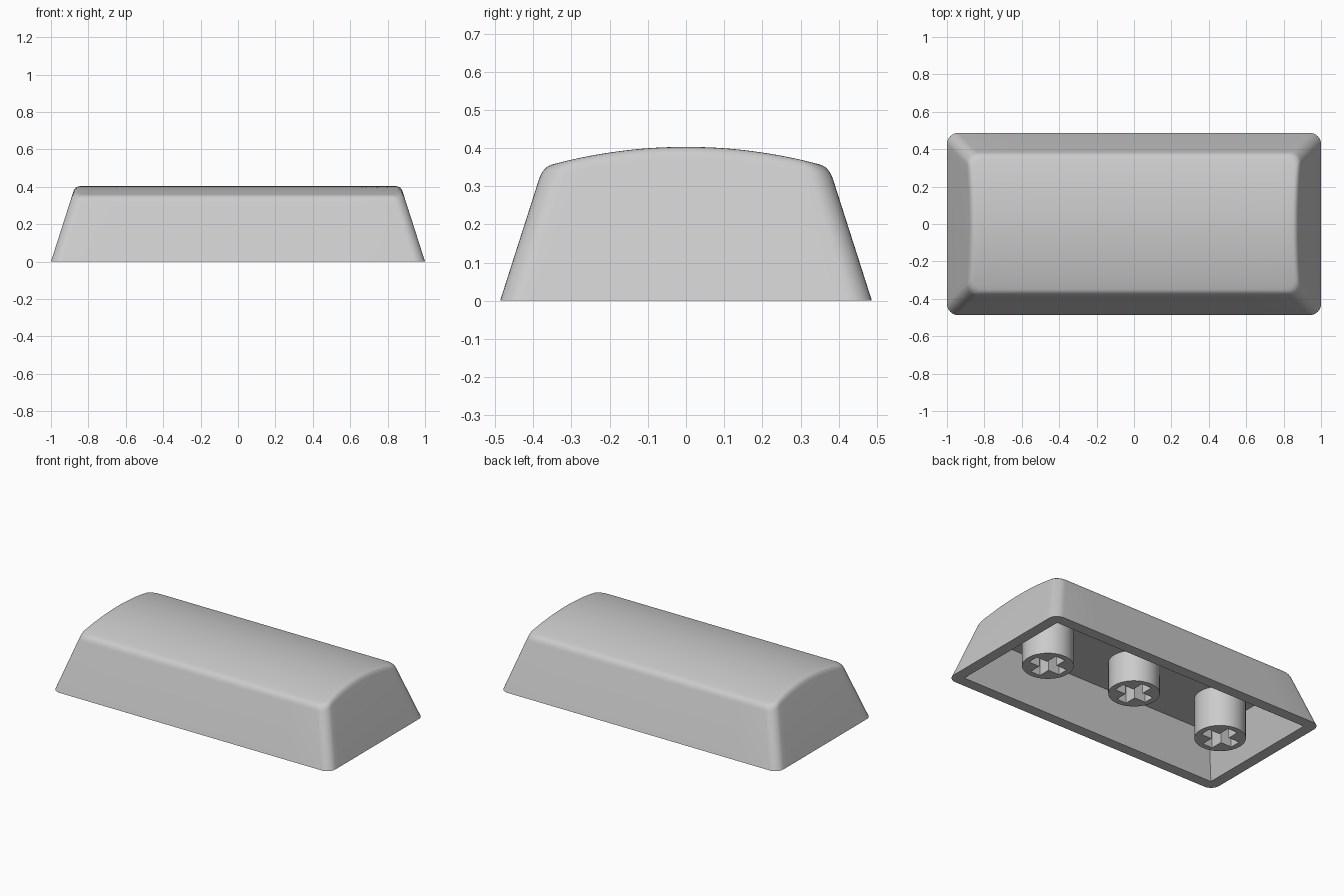
import bpy, bmesh, math
from mathutils import Vector

if "Cube" in bpy.data.objects:
    bpy.data.objects.remove(bpy.data.objects["Cube"])

HX, HY, SLOPE, RAD = 1.0, 0.487, 0.32, 0.06   # base half sizes, wall taper, corner radius
WALL, CEIL = 0.07, 0.26                       # wall thickness, cavity height
DOME_R, TOP = 1.357, 0.403

grey = bpy.data.materials.new("grey plastic")
grey.diffuse_color = (0.6, 0.6, 0.6, 1)
grey.use_nodes = True
grey.node_tree.nodes["Principled BSDF"].inputs["Base Color"].default_value = grey.diffuse_color


def dome(y):
    return TOP - DOME_R + math.sqrt(DOME_R ** 2 - y * y)


def ring(hx, hy, r, corner=8, nx=8, ny=20):
    """Rounded rectangle as a list of (x, y), with subdivided straight sides."""
    pts = []
    for q, (sx, sy) in enumerate([(1, 1), (-1, 1), (-1, -1), (1, -1)]):
        cx, cy = sx * (hx - r), sy * (hy - r)
        for i in range(corner + 1):
            a = math.pi / 2 * (q + i / corner)
            pts.append((cx + r * math.cos(a), cy + r * math.sin(a)))
        x, y = pts[-1]
        n = nx if q % 2 == 0 else ny
        for i in range(1, n):
            f = 1 - 2 * i / n
            pts.append((x * f, y) if q % 2 == 0 else (x, y * f))
    return pts


def wall_ring(z):
    return ring(HX - SLOPE * z, HY - SLOPE * z, RAD)


def finish(bm, name):
    bmesh.ops.remove_doubles(bm, verts=bm.verts, dist=1e-5)
    bmesh.ops.recalc_face_normals(bm, faces=bm.faces)
    mesh = bpy.data.meshes.new(name)
    bm.to_mesh(mesh)
    bm.free()
    obj = bpy.data.objects.new(name, mesh)
    bpy.context.collection.objects.link(obj)
    mesh.materials.append(grey)
    return obj


def smooth(obj):
    bpy.ops.object.select_all(action='DESELECT')
    obj.select_set(True)
    bpy.context.view_layer.objects.active = obj
    bpy.ops.object.shade_smooth_by_angle(angle=math.radians(35))


# Hollow cap: cavity ceiling, inner wall, rim, outer wall, rounded edge, domed top
count = len(wall_ring(0))
s = SLOPE * CEIL
loops = [[(x, y, CEIL) for x, y in ring(HX - WALL - s, HY - WALL - s, 0)],
         [(x, y, 0) for x, y in ring(HX - WALL, HY - WALL, 0)],
         [(x, y, 0) for x, y in wall_ring(0)]]
columns = []
for i in range(count):
    z = 0.38
    for _ in range(5):                        # height where wall meets dome
        z = dome(wall_ring(z)[i][1])
    edge = Vector((*wall_ring(z)[i], z))
    low = Vector((*wall_ring(z - 0.032)[i], z - 0.032))
    ix, iy = edge.x * (1 - 0.025 / 0.87), edge.y * (1 - 0.025 / 0.37)
    high = Vector((ix, iy, dome(iy)))
    col = [low.lerp(edge, t).lerp(edge.lerp(high, t), t) for t in (k / 6 for k in range(7))]
    for k in range(1, 13):
        f = k / 12
        y = iy * (1 - f)
        col.append(Vector((ix * (1 - 0.42 * f), y, dome(y))))
    columns.append(col)
loops += [list(row) for row in zip(*columns)]

bm = bmesh.new()
rows = [[bm.verts.new(p) for p in loop] for loop in loops]
bm.faces.new(rows[0])
for a, b in zip(rows, rows[1:]):
    for i in range(count):
        j = (i + 1) % count
        bm.faces.new((a[i], a[j], b[j], b[i]))
smooth(finish(bm, "cap_shell"))


# Stems: cylinders with a cross-shaped socket
def prism(name, pts, z0, z1):
    bm = bmesh.new()
    face = bm.faces.new([bm.verts.new((x, y, z0)) for x, y in pts])
    up = bmesh.ops.extrude_face_region(bm, geom=[face])["geom"]
    bmesh.ops.translate(bm, vec=(0, 0, z1 - z0),
                        verts=[v for v in up if isinstance(v, bmesh.types.BMVert)])
    return finish(bm, name)


L, W = 0.113, 0.035
cross = [(L, -W), (L, W), (W, W), (W, L), (-W, L), (-W, W),
         (-L, W), (-L, -W), (-W, -W), (-W, -L), (W, -L), (W, -W)]
for name, x, z in (("left_stem", -0.65, 0), ("middle_stem", 0, 0.057), ("right_stem", 0.65, 0)):
    circle = [(x + 0.149 * math.cos(a), 0.149 * math.sin(a))
              for a in (math.tau * i / 48 for i in range(48))]
    stem = prism(name, circle, z, CEIL + 0.005)
    cutter = prism(name + "_cutter", [(x + u, v) for u, v in cross], z - 0.05, CEIL - 0.01)
    mod = stem.modifiers.new("socket", 'BOOLEAN')
    mod.operation, mod.solver, mod.object = 'DIFFERENCE', 'EXACT', cutter
    bpy.ops.object.select_all(action='DESELECT')
    stem.select_set(True)
    bpy.context.view_layer.objects.active = stem
    bpy.ops.object.modifier_apply(modifier=mod.name)
    bpy.data.objects.remove(cutter)
    smooth(stem)
